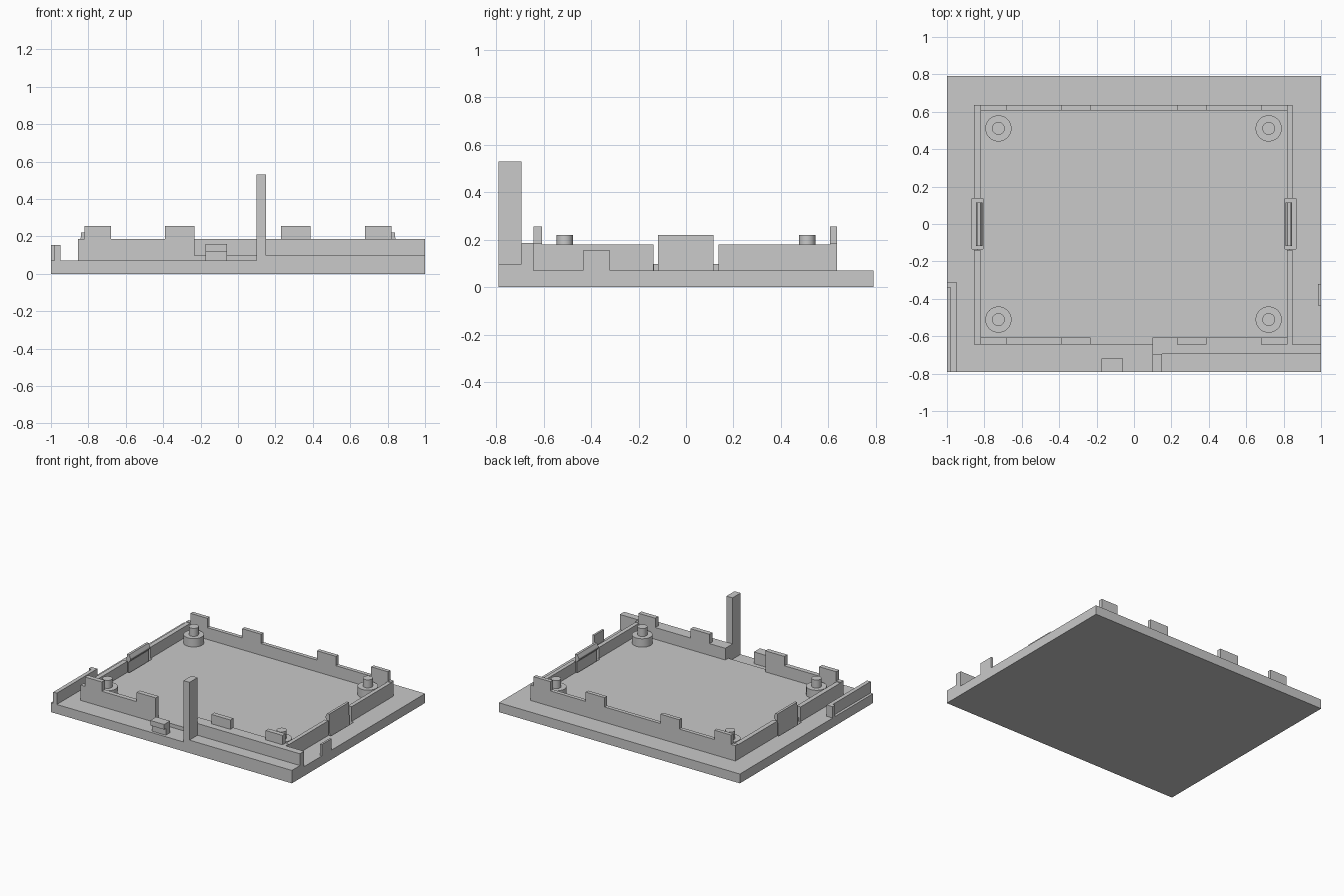
import bpy, bmesh
from mathutils import Vector

if "Cube" in bpy.data.objects:
    bpy.data.objects.remove(bpy.data.objects["Cube"])

grey = bpy.data.materials.new("plain grey")
grey.diffuse_color = (0.585, 0.585, 0.585, 1)
grey.use_nodes = True
grey.node_tree.nodes["Principled BSDF"].inputs["Base Color"].default_value = grey.diffuse_color

BASE = 0.07      # top of the base plate
FLOOR = 0.097    # top of the raised inner floor and front step
SIDE = 0.18      # top of the side walls
RIM = 0.185      # top of the front and back walls
TAB = 0.255      # top of the rim tabs
TABS = [(-0.82, -0.68), (-0.39, -0.233), (0.23, 0.387), (0.68, 0.82)]


def finish(name, bm):
    bmesh.ops.recalc_face_normals(bm, faces=bm.faces)
    mesh = bpy.data.meshes.new(name)
    bm.to_mesh(mesh)
    bm.free()
    mesh.materials.append(grey)
    ob = bpy.data.objects.new(name, mesh)
    bpy.context.collection.objects.link(ob)
    return ob


def prism(name, outline, a, b):
    """Extrude an x,z outline along y from a to b."""
    bm = bmesh.new()
    face = bm.faces.new([bm.verts.new((x, a, z)) for x, z in outline])
    geom = bmesh.ops.extrude_face_region(bm, geom=[face])["geom"]
    bmesh.ops.translate(bm, vec=Vector((0, b - a, 0)),
                        verts=[g for g in geom if isinstance(g, bmesh.types.BMVert)])
    return finish(name, bm)


def box(name, x0, x1, y0, y1, z0, z1):
    return prism(name, [(x0, z0), (x1, z0), (x1, z1), (x0, z1)], y0, y1)


def wall_outline(x0, x1, tabs):
    """Wall elevation with raised tabs along its top edge."""
    pts = [(x0, BASE), (x0, RIM)]
    for a, b in tabs:
        pts += [(a, RIM), (a, TAB), (b, TAB)]
        if b < x1:
            pts.append((b, RIM))
    if tabs[-1][1] < x1:
        pts.append((x1, RIM))
    return pts + [(x1, BASE)]


# Base plate and raised inner floor
base = box("base_plate", -1, 1, -0.79, 0.79, 0, BASE)
floor = box("inner_floor", -0.84, 0.835, -0.625, 0.625, BASE - 0.01, FLOOR)

# Blind pockets around the snap clips
for s in (-1, 1):
    cutter = box("pocket_cutter", s * 0.866, s * 0.806, -0.135, 0.137, 0.04, 0.3)
    cutter.hide_render = True
    for ob in (base, floor):
        mod = ob.modifiers.new("pocket", "BOOLEAN")
        mod.operation = "DIFFERENCE"
        mod.solver = "EXACT"
        mod.object = cutter

# Rim walls with tabs
prism("back_wall", wall_outline(-0.855, 0.847, TABS), 0.607, 0.636)
prism("front_left_wall", wall_outline(-0.855, -0.233, TABS[:2]), -0.643, -0.608)
box("front_sill", -0.233, 0.10, -0.643, -0.608, BASE, FLOOR)
box("front_right_wall", 0.10, 0.847, -0.694, -0.608, BASE, RIM)
box("front_right_wall_end", 0.847, 1, -0.694, -0.643, BASE, RIM)
box("front_step", 0.10, 1, -0.79, -0.694, BASE, FLOOR)
for a, b in TABS[2:]:
    box("front_right_tab", a, b, -0.643, -0.608, RIM, TAB)

# Side walls split by a gap, with a snap clip standing in each gap
clip = [(0.845, 0.04), (0.84, 0.22), (0.822, 0.22), (0.809, 0.195),
        (0.809, 0.185), (0.824, 0.165), (0.824, 0.04)]
for s, outer, inner in ((-1, 0.855, 0.821), (1, 0.847, 0.817)):
    for y0, y1 in ((-0.608, -0.138), (0.137, 0.607)):
        box("side_wall", s * outer, s * inner, y0, y1, BASE, SIDE)
    prism("snap_clip", [(s * x, z) for x, z in clip], -0.118, 0.115)

# Corner posts: wide collar with a thin pin
for x in (-0.725, 0.72):
    for y in (-0.511, 0.511):
        for name, r, z0, z1 in (("post_collar", 0.07, FLOOR, 0.16),
                                ("post_pin", 0.034, 0.16, 0.22)):
            bm = bmesh.new()
            bmesh.ops.create_cone(bm, cap_ends=True, segments=40, radius1=r,
                                  radius2=r, depth=z1 - z0)
            bmesh.ops.translate(bm, vec=(x, y, (z0 + z1) / 2), verts=bm.verts)
            for f in bm.faces:
                f.smooth = len(f.verts) == 4
            ob = finish(name, bm)
            for e in ob.data.edges:
                a, b = (ob.data.vertices[i].co.z for i in e.vertices)
                e.use_edge_sharp = abs(a - b) < 1e-5

# Tall pillar at the front
box("pillar", 0.10, 0.15, -0.79, -0.694, FLOOR, 0.53)

# Small front catch with an overhanging head
box("catch_foot", -0.175, -0.06, -0.77, -0.72, BASE, 0.12)
box("catch_head", -0.175, -0.06, -0.79, -0.72, 0.12, 0.158)

# Left edge rail with an end stop, and right edge tab
box("left_rail", -0.98, -0.95, -0.79, -0.31, BASE, 0.155)
box("left_rail_stop", -1, -0.98, -0.34, -0.31, BASE, 0.155)
box("right_edge_tab", 0.985, 1, -0.435, -0.32, BASE, 0.155)
